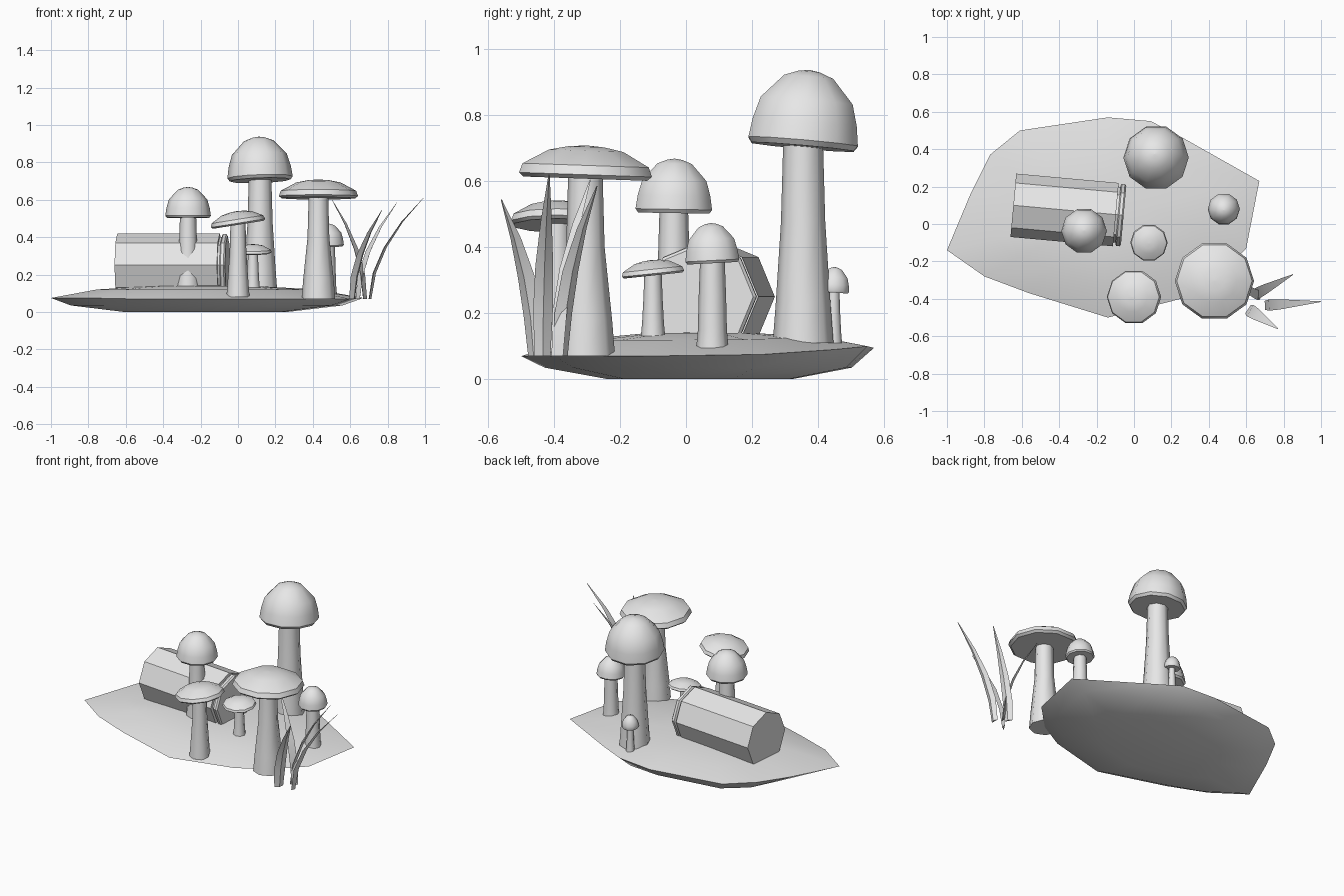
import bpy, bmesh, math
from mathutils import Vector, Matrix

if "Cube" in bpy.data.objects:
    bpy.data.objects.remove(bpy.data.objects["Cube"])

grey = bpy.data.materials.new("plain_grey")
grey.diffuse_color = (0.8, 0.8, 0.8, 1)
grey.use_nodes = True
grey.node_tree.nodes["Principled BSDF"].inputs["Base Color"].default_value = grey.diffuse_color


def finish(bm, name, angle=40):
    bmesh.ops.recalc_face_normals(bm, faces=bm.faces)
    me = bpy.data.meshes.new(name)
    bm.to_mesh(me)
    bm.free()
    ob = bpy.data.objects.new(name, me)
    bpy.context.collection.objects.link(ob)
    me.materials.append(grey)
    bpy.ops.object.select_all(action='DESELECT')
    ob.select_set(True)
    bpy.context.view_layer.objects.active = ob
    bpy.ops.object.shade_smooth_by_angle(angle=math.radians(angle))
    return ob


def loft(bm, rings):
    """Skin a list of equal-length point rings and close both ends."""
    rows = [[bm.verts.new(p) for p in ring] for ring in rings]
    for a, b in zip(rows, rows[1:]):
        n = len(a)
        for i in range(n):
            j = (i + 1) % n
            bm.faces.new((a[i], a[j], b[j], b[i]))
    bm.faces.new(rows[0])
    bm.faces.new(rows[-1])


def lathe(bm, profile, sides, matrix):
    """Revolve (radius, height) pairs about z."""
    rings = []
    for r, z in profile:
        rings.append([matrix @ Vector((r * math.cos(2 * math.pi * i / sides),
                                       r * math.sin(2 * math.pi * i / sides), z))
                      for i in range(sides)])
    loft(bm, rings)


# Ground: irregular thin slab with a rounded underside and a low domed top
outline = [(-1, -.14, .075), (-.8, -.28, .075), (-.56, -.37, .07), (-.14, -.5, .07),
           (.25, -.4, .07), (.43, -.3, .07), (.6, -.13, .07), (.67, .23, .075),
           (.28, .45, .09), (.09, .55, .1), (-.14, .57, .095), (-.61, .5, .1),
           (-.77, .37, .105), (-.87, .17, .09)]
cx, cy = -.18, .05


def ground_ring(s, z, follow=0):
    return [(cx + (x - cx) * s, cy + (y - cy) * s, z + follow * (h - .08)) for x, y, h in outline]


bm = bmesh.new()
loft(bm, [ground_ring(.52, 0), ground_ring(.87, .035), ground_ring(1, .08, 1),
          ground_ring(.7, .122, .3), ground_ring(.3, .14), ground_ring(.02, .142)])
finish(bm, "ground", 35)

# Mushrooms: tapered stem and a tilted bell or flat cap
BELL = [(.93, -.09), (1, 0), (.95, .32), (.84, .68), (.45, 1.08), (.2, 1.17), (.01, 1.2)]
FLAT = [(.93, -.06), (1, 0), (.95, .14), (.56, .36), (.27, .42), (.01, .44)]


def mushroom(name, x, y, base, rim, r, r_low, r_top, cap, sx=0, sy=0, tall=1.0):
    bm = bmesh.new()
    h = rim - base
    lathe(bm, [(r_low, 0), (r_low * .9, h * .2), (r_top * 1.12, h * .6), (r_top, h + .01)],
          8, Matrix.Translation((x, y, base)))
    finish(bm, name + "_stem", 50)
    bm = bmesh.new()
    tilt = (Matrix.Rotation(math.radians(sx), 4, 'X') @ Matrix.Rotation(math.radians(sy), 4, 'Y'))
    lathe(bm, [(a * r, b * r * tall) for a, b in cap], 10, Matrix.Translation((x, y, rim)) @ tilt)
    finish(bm, name + "_cap")


mushroom("tall_bell_mushroom", .118, .355, .11, .72, .175, .092, .06, BELL, -5, -2, 1.04)
mushroom("large_flat_mushroom", .43, -.305, .07, .62, .212, .09, .052, FLAT, -2, 0, .95)
mushroom("front_flat_mushroom", 0, -.39, .08, .475, .147, .062, .04, FLAT, 0, -9)
mushroom("bell_mushroom_by_jar", -.267, -.037, .12, .515, .122, .065, .043, BELL, -1, 0, 1.05)
mushroom("small_flat_mushroom", .08, -.1, .13, .32, .1, .037, .026, FLAT, 6, 0, .95)
mushroom("right_bell_mushroom", .48, .08, .095, .36, .086, .049, .037, BELL, 3, 0, 1.1)
mushroom("tiny_bell_mushroom", .085, .447, .11, .268, .05, .026, .018, BELL, -4, 0, 1.2)

# Jar: eight-sided body lying on its side, with a neck and a lid
axis = Vector((.55, -.05, 0)).normalized()
frame = axis.to_track_quat('Z', 'Y').to_matrix().to_4x4()
place = Matrix.Translation((-.645, .1, .25)) @ frame
spin = Matrix.Rotation(0, 4, 'Z')
bm = bmesh.new()
lathe(bm, [(.17, 0), (.17, .55)], 8, place @ spin)
lathe(bm, [(.15, .54), (.15, .567)], 8, place @ spin)
finish(bm, "jar_body", 30)
bm = bmesh.new()
lathe(bm, [(.158, .562), (.167, .568), (.167, .584), (.158, .592)], 8, place @ spin)
finish(bm, "jar_lid", 30)


# Grass blades: tapering ribbons with a shallow triangular section
def blade(name, base, tip, width):
    base, tip = Vector(base), Vector(tip)
    lean = Vector((tip.x - base.x, tip.y - base.y, 0))
    out = lean.normalized()
    side = Vector((-out.y, out.x, 0))
    rings = []
    for t, w in ((0, .8), (.25, 1), (.5, .9), (.75, .55), (1, .06)):
        c = base + lean * t ** 1.9 + Vector((0, 0, (tip.z - base.z) * t))
        rings.append([c - side * w * width / 2, c + out * .016 * w, c + side * w * width / 2])
    bm = bmesh.new()
    loft(bm, rings)
    finish(bm, name)


blade("grass_blade_right", (.7, -.435, .07), (1, -.415, .62), .06)
blade("grass_blade_back", (.64, -.38, .07), (.85, -.27, .585), .06)
blade("grass_blade_front", (.61, -.455, .07), (.77, -.56, .545), .07)
blade("grass_blade_left", (.68, -.39, .07), (.5, -.29, .605), .05)
